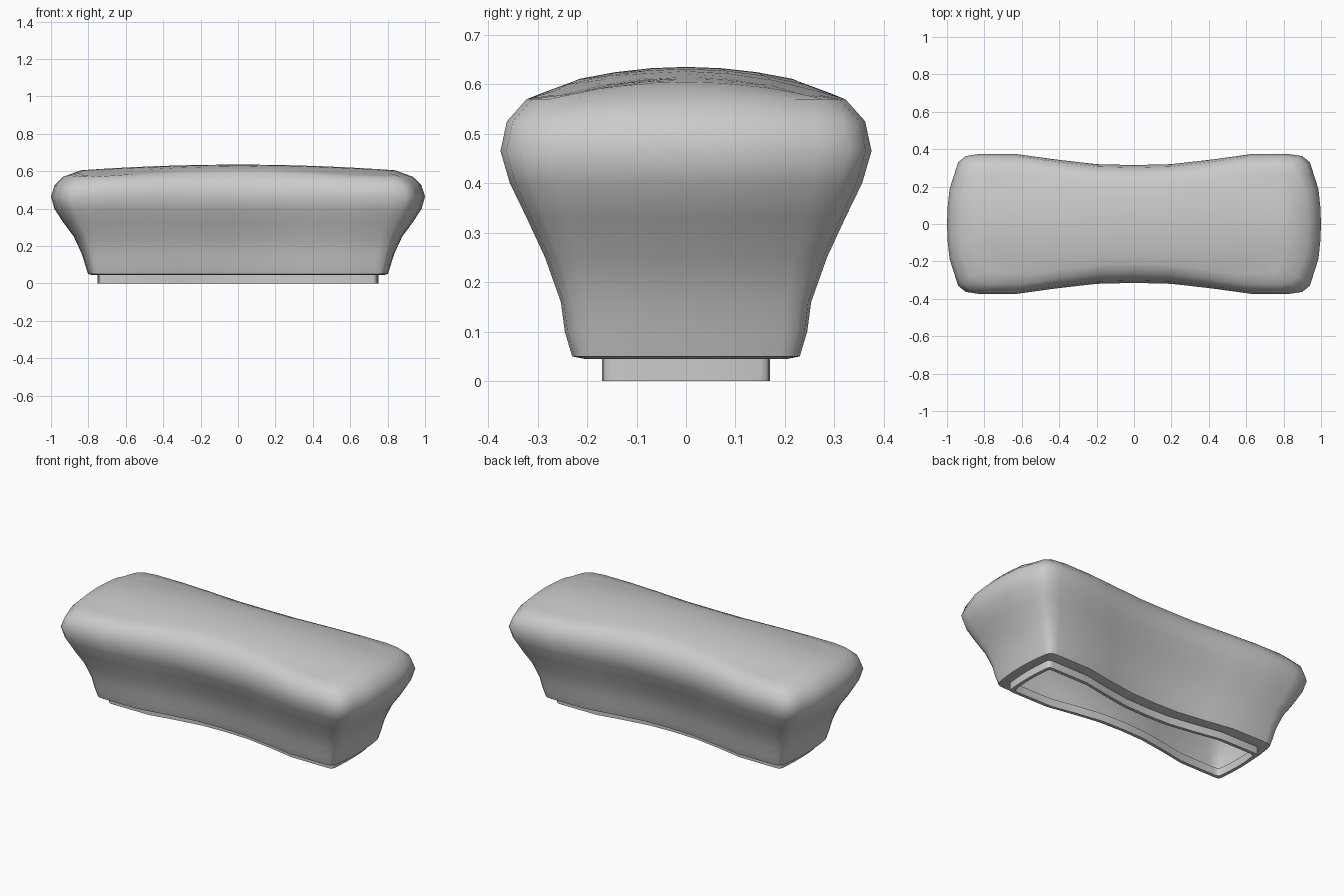
import bpy, bmesh

if "Cube" in bpy.data.objects:
    bpy.data.objects.remove(bpy.data.objects["Cube"])


def outline(L, W, k=1.0, waist=0.06):
    """Waisted rounded rectangle; k scales corner rounding and end bow."""
    q = [(L, 0), (L - .004 * k, W * .25), (L - .014 * k, W * .5),
         (L - .042 * k, W - .10 * k), (L - .06 * k, W - .045 * k),
         (L - .10 * k, W - .012 * k), (L - .18 * k, W),
         (L * .63, W - .001), (L * .42, W - waist * .5),
         (L * .2, W - waist * .92), (0, W - waist)]
    half = q + [(-x, y) for x, y in reversed(q[:-1])]
    return half + [(x, -y) for x, y in reversed(half[1:-1])]


def loft(name, rings, closed=False):
    bm = bmesh.new()
    loops = [[bm.verts.new(p) for p in r] for r in rings]
    pairs = list(zip(loops, loops[1:]))
    if closed:
        pairs.append((loops[-1], loops[0]))
    for a, b in pairs:
        n = len(a)
        for i in range(n):
            j = (i + 1) % n
            bm.faces.new((a[i], a[j], b[j], b[i]))
    bmesh.ops.remove_doubles(bm, verts=bm.verts, dist=1e-5)
    bmesh.ops.dissolve_degenerate(bm, edges=bm.edges, dist=1e-5)
    if closed:
        bmesh.ops.recalc_face_normals(bm, faces=bm.faces)
    me = bpy.data.meshes.new(name)
    bm.to_mesh(me)
    bm.free()
    ob = bpy.data.objects.new(name, me)
    bpy.context.collection.objects.link(ob)
    bpy.context.view_layer.objects.active = ob
    ob.select_set(True)
    bpy.ops.object.shade_smooth_by_angle(angle=0.7)
    ob.select_set(False)
    return ob


def dome(x, y):
    return .635 - .043 * x * x - .52 * y * y


# Flared body shell: z, half length, half width, corner scale
sections = [(.045, .735, .155, .25), (.045, .78, .205, .35),
            (.05, .802, .23, .4), (.10, .817, .245, .45),
            (.16, .836, .253, .5), (.25, .878, .285, .65),
            (.33, .937, .322, .8), (.40, .982, .356, .95),
            (.465, 1.0, .375, 1.0), (.525, .98, .362, 1.0),
            (.57, .935, .322, 1.0)]
rings = []
for z, L, W, k in sections:
    lift = max(0, z - .465) * .2
    rings.append([(x, y, z + lift * max(0, 1 - (x / (.63 * L)) ** 2))
                  for x, y in outline(L, W, k)])

# Domed top, closing onto a ridge line
top = outline(.84, .265, .9, .05)
for sx, sy in ((1, 1), (.95, .66), (.9, .33), (.85, 0)):
    rings.append([(x * sx, y * sy, dome(x * sx, y * sy)) for x, y in top])
loft("body", rings)

# Recessed hollow base rim
outer, inner = outline(.75, .17, .2), outline(.73, .15, .2)
loft("base_rim", [[(x, y, z) for x, y in o] for o, z in
                  ((outer, .047), (outer, 0), (inner, 0), (inner, .047))],
     closed=True)
